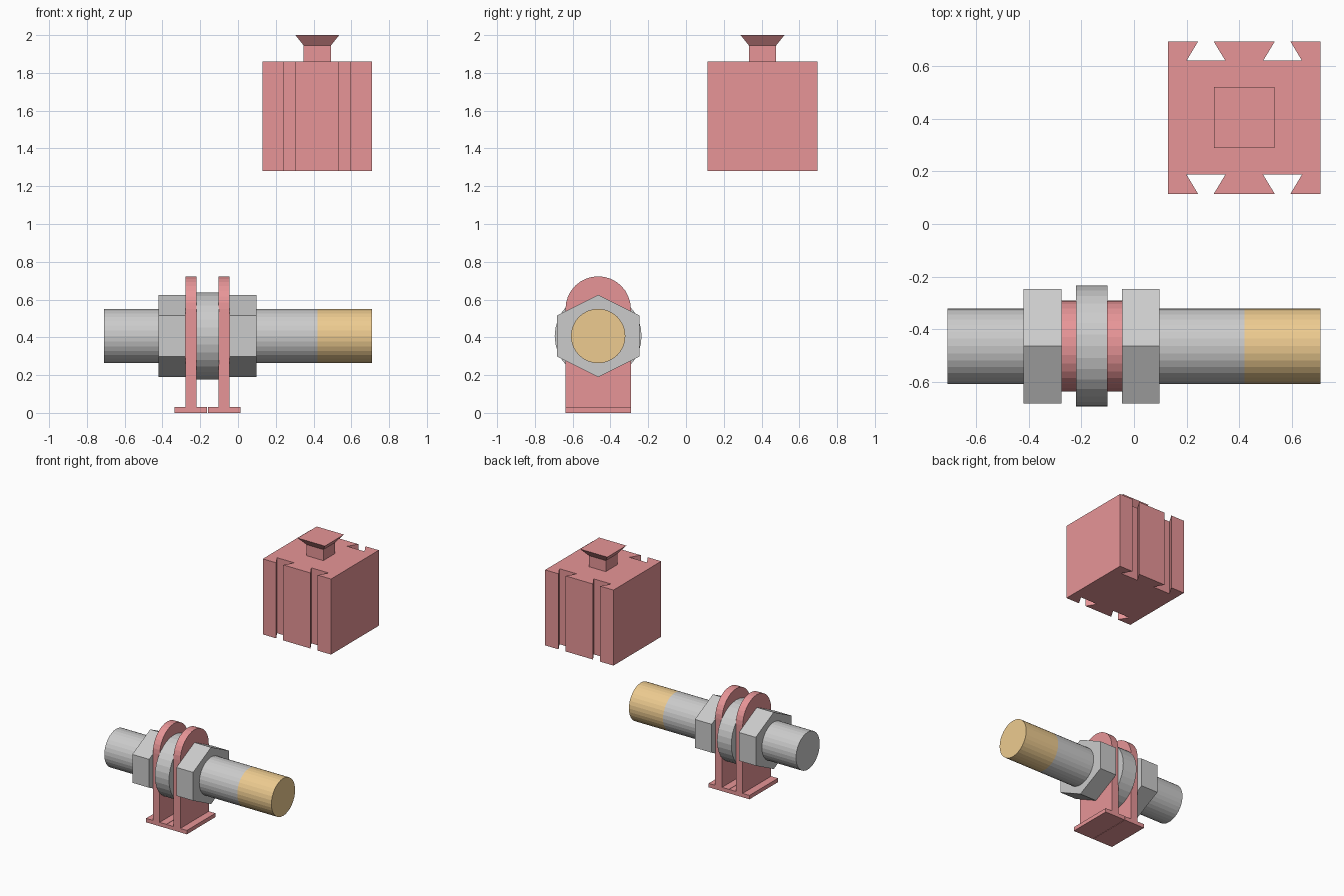
import bpy, bmesh
from math import cos, sin, pi

if "Cube" in bpy.data.objects:
    bpy.data.objects.remove(bpy.data.objects["Cube"])


def material(name, color):
    m = bpy.data.materials.new(name)
    m.diffuse_color = (*color, 1)
    m.use_nodes = True
    m.node_tree.nodes["Principled BSDF"].inputs["Base Color"].default_value = m.diffuse_color
    return m


RED = material("red", (0.8, 0.3, 0.31))
ORANGE = material("orange", (0.85, 0.6, 0.28))
AXIS_Y, AXIS_Z = -0.465, 0.407


def loft(name, rings, mat=None):
    """Skin matching rings of points and cap both ends."""
    bm = bmesh.new()
    loops = [[bm.verts.new(p) for p in ring] for ring in rings]
    n = len(rings[0])
    for a, b in zip(loops, loops[1:]):
        for i in range(n):
            j = (i + 1) % n
            bm.faces.new((a[i], a[j], b[j], b[i]))
    bm.faces.new(loops[0][::-1])
    bm.faces.new(loops[-1])
    bmesh.ops.recalc_face_normals(bm, faces=bm.faces)
    me = bpy.data.meshes.new(name)
    bm.to_mesh(me)
    bm.free()
    ob = bpy.data.objects.new(name, me)
    bpy.context.collection.objects.link(ob)
    if mat:
        me.materials.append(mat)
    return ob


def along_x(name, profile, x0, x1, mat=None):
    """Extrude a (y, z) profile along x."""
    return loft(name, [[(x, y, z) for y, z in profile] for x in (x0, x1)], mat)


def circle(r, n=32):
    return [(AXIS_Y + r * cos(2 * pi * i / n), AXIS_Z + r * sin(2 * pi * i / n))
            for i in range(n)]


def square(cx, cy, h, z):
    return [(cx + sx * h, cy + sy * h, z)
            for sx, sy in ((-1, -1), (1, -1), (1, 1), (-1, 1))]


# Sensor barrel, coloured tip and centre spacer
along_x("barrel", circle(0.144), -0.71, 0.42)
along_x("sensor_tip", circle(0.144), 0.42, 0.71, ORANGE)
along_x("spacer_ring", circle(0.23), -0.22, -0.10)

# Hex nuts, point up
hexagon = [(AXIS_Y + 0.218 * y, AXIS_Z + 0.218 * z) for y, z in
           ((0, 1), (-1, 0.5), (-1, -0.5), (0, -1), (1, -0.5), (1, 0.5))]
along_x("left_nut", hexagon, -0.42, -0.277)
along_x("right_nut", hexagon, -0.045, 0.097)

# Two round-topped brackets on flat feet
W = 0.173
plate = [(AXIS_Y - W, 0.0), (AXIS_Y + W, 0.0)] + [
    (AXIS_Y + W * cos(pi * i / 16), 0.55 + W * sin(pi * i / 16)) for i in range(17)]
foot = [(AXIS_Y - W, 0), (AXIS_Y + W, 0), (AXIS_Y + W, 0.03), (AXIS_Y - W, 0.03)]
for side, x in (("left", -0.248), ("right", -0.073)):
    along_x(side + "_bracket", plate, x - 0.029, x + 0.029, RED)
    along_x(side + "_bracket_foot", foot, x - 0.087, x + 0.085, RED)

# Block with two dovetail grooves on front and back
CX, CY, H = 0.42, 0.405, 0.29
half = [(-H, -H)]
for gx in (-0.146, 0.146):
    half += [(gx - 0.03, -H), (gx - 0.074, -H + 0.073),
             (gx + 0.074, -H + 0.073), (gx + 0.03, -H)]
half.append((H, -H))
outline = half + [(-x, -y) for x, y in half]
loft("grooved_block", [[(CX + x, CY + y, z) for x, y in outline]
                       for z in (1.28, 1.86)], RED)

# Flared stud on top of the block
loft("flared_stud", [square(CX, CY, h, z) for h, z in
                     ((0.072, 1.86), (0.072, 1.945), (0.116, 2.0))], RED)
